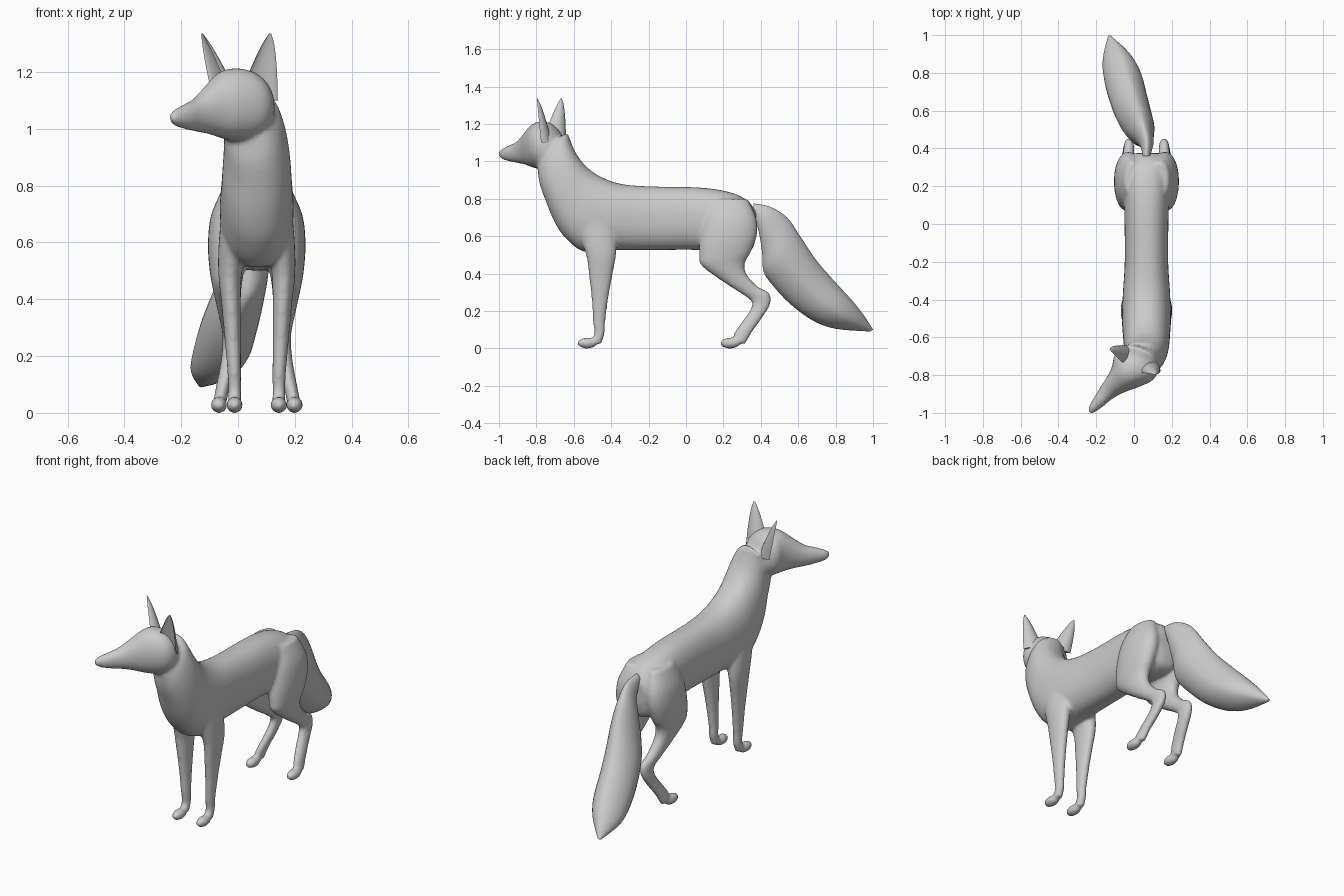
import bpy, bmesh, math
from mathutils import Vector, Matrix

if "Cube" in bpy.data.objects:
    bpy.data.objects.remove(bpy.data.objects["Cube"])

CX = 0.066          # the body's own mirror plane (the head and tail swing to one side)
grey = bpy.data.materials.new("soft grey")
grey.diffuse_color = (0.6, 0.6, 0.6, 1)
grey.use_nodes = True
grey.node_tree.nodes["Principled BSDF"].inputs["Base Color"].default_value = grey.diffuse_color


def spline(rows, steps):
    """Catmull-Rom interpolation of tuples of numbers."""
    out = []
    for i in range(len(rows) - 1):
        a, b, c, d = (rows[max(0, min(len(rows) - 1, i + k))] for k in (-1, 0, 1, 2))
        for s in range(steps):
            t = s / steps
            out.append(tuple(q + 0.5 * t * (r - p + t * (2*p - 5*q + 4*r - s4 + t * (3*(q - r) + s4 - p)))
                             for p, q, r, s4 in zip(a, b, c, d)))
    return out + [tuple(rows[-1])]


def skin(bm, rings):
    """Bridge rings of points and cap both ends."""
    loops = [[bm.verts.new(p) for p in ring] for ring in rings]
    n = len(loops[0])
    faces = [bm.faces.new((a[i], a[(i+1) % n], b[(i+1) % n], b[i]))
             for a, b in zip(loops, loops[1:]) for i in range(n)]
    faces += [bm.faces.new(loops[0]), bm.faces.new(loops[-1])]
    bmesh.ops.recalc_face_normals(bm, faces=faces)


def loft(bm, rows, power=2.0, n=32, steps=5):
    """Row: x centre, y and z of one edge, y and z of the opposite edge, half width, yaw."""
    rings = []
    for x, y1, z1, y2, z2, w, yaw in spline(rows, steps):
        mid = Vector((x, (y1 + y2) / 2, (z1 + z2) / 2))
        up = Vector((0, (y1 - y2) / 2, (z1 - z2) / 2))
        side = max(w, 0.003) * Vector((math.cos(math.radians(yaw)), -math.sin(math.radians(yaw)), 0))
        ring = []
        for i in range(n):
            c, s = math.cos(math.tau * i / n), math.sin(math.tau * i / n)
            ring.append(mid + up * math.copysign(abs(s) ** (2 / power), s)
                        + side * math.copysign(abs(c) ** (2 / power), c))
        rings.append(ring)
    skin(bm, rings)


def finish(bm, name, angle=None):
    mesh = bpy.data.meshes.new(name)
    bm.to_mesh(mesh)
    bm.free()
    mesh.materials.append(grey)
    ob = bpy.data.objects.new(name, mesh)
    bpy.context.collection.objects.link(ob)
    if angle:
        bpy.ops.object.select_all(action='DESELECT')
        ob.select_set(True)
        bpy.context.view_layer.objects.active = ob
        bpy.ops.object.shade_smooth_by_angle(angle=math.radians(angle))
    return ob


# Torso and neck, from rump to throat
body = bmesh.new()
torso = [(CX, .375, .73, .375, .60, .06, 0), (CX, .33, .79, .345, .52, .11, 0),
         (CX, .235, .835, .24, .50, .125, 0), (CX, .075, .86, .08, .525, .118, 0),
         (CX, -.19, .866, -.19, .525, .115, 0), (CX, -.35, .88, -.38, .525, .125, 0),
         (CX, -.46, .92, -.54, .515, .13, 0)]
neck = [(CX, -.53, .97, -.645, .59, .125, 0), (CX, -.58, 1.03, -.705, .68, .12, 0),
        (.062, -.61, 1.09, -.75, .79, .112, 5), (.05, -.63, 1.14, -.78, .88, .103, 10),
        (.03, -.64, 1.15, -.785, .96, .095, 20)]
loft(body, torso + neck, 2.3)

# Head, turned to one side and tapering to the nose
head = [(.04, -.66, 1.12, -.66, .97, .07, 20), (.03, -.71, 1.19, -.71, .955, .11, 25),
        (0, -.76, 1.213, -.76, .955, .122, 30), (-.045, -.805, 1.203, -.81, .965, .09, 38),
        (-.095, -.845, 1.16, -.85, .98, .062, 44), (-.145, -.893, 1.11, -.893, .99, .045, 45),
        (-.19, -.945, 1.085, -.945, 1.0, .033, 45), (-.222, -.98, 1.067, -.98, 1.012, .022, 45),
        (-.236, -.998, 1.053, -.998, 1.028, .01, 45)]
loft(body, head, 2.1)

# Legs: back edge, front edge, sideways offset, half width
hind = [(.33, .80, .14, .80, .07, .045), (.375, .70, .10, .70, .09, .07),
        (.38, .61, .075, .59, .10, .072), (.35, .52, .07, .50, .105, .062),
        (.315, .455, .085, .44, .105, .052), (.325, .395, .215, .345, .10, .04),
        (.385, .33, .30, .29, .095, .032), (.445, .295, .35, .25, .093, .028),
        (.45, .235, .345, .21, .095, .027), (.405, .16, .305, .15, .105, .026),
        (.355, .09, .262, .09, .12, .024), (.315, .02, .25, .05, .13, .024)]
fore = [(-.38, .70, -.60, .72, .07, .055), (-.37, .58, -.56, .58, .085, .05),
        (-.375, .49, -.53, .48, .094, .041), (-.395, .38, -.518, .38, .09, .034),
        (-.415, .27, -.505, .27, .085, .029), (-.432, .14, -.497, .14, .079, .024),
        (-.435, .08, -.49, .08, .078, .023), (-.455, .02, -.51, .045, .078, .024)]
paws = {.133: (.236, .056), .078: (-.528, .054)}
for side in (-1, 1):
    for leg in (hind, fore):
        loft(body, [(CX + side * o, y1, z1, y2, z2, w, 0) for y1, z1, y2, z2, o, w in leg], 2.1, 24)
    for off, (y, length) in paws.items():
        bmesh.ops.create_uvsphere(body, u_segments=24, v_segments=16, radius=1,
                                  matrix=Matrix.Translation((CX + side * off, y, .028))
                                  @ Matrix.Diagonal((.03, length, .029, 1)))

# Fuse the parts into one smooth skin
fox = finish(body, "body")
fuse = fox.modifiers.new("fuse", 'REMESH')
fuse.mode = 'VOXEL'
fuse.voxel_size = 0.009
fuse.use_smooth_shade = True
soften = fox.modifiers.new("soften", 'SMOOTH')
soften.factor = 0.5
soften.iterations = 8

# Bushy tail with a ridge along its length
tail = [(CX, .36, .775, .36, .71, .02, 0), (CX, .45, .757, .39, .62, .036, 0),
        (.045, .54, .70, .408, .50, .06, 0), (.03, .61, .60, .415, .41, .078, 0),
        (0, .69, .48, .465, .335, .093, 0), (-.03, .77, .385, .56, .235, .101, 0),
        (-.06, .88, .265, .68, .148, .10, 0), (-.09, .945, .185, .80, .105, .075, 0),
        (-.13, 1.0, .10, .985, .09, .008, 0)]
bm = bmesh.new()
loft(bm, tail, 1.75)
finish(bm, "tail", 50)

# Ears: pointed shells with a hollow front
for name, base, tip, yaw in (("left_ear", (.07, -.775, 1.10), (.113, -.797, 1.335), 0),
                             ("right_ear", (-.053, -.709, 1.10), (-.127, -.667, 1.335), 60)):
    a = math.radians(yaw)
    across = Vector((math.cos(a), -math.sin(a), 0))
    back = Vector((math.sin(a), math.cos(a), 0))
    rings = []
    for k in range(13):
        t = k / 12
        size = max(1 - t, 0.01) ** 0.65
        mid = Vector(base).lerp(Vector(tip), t)
        ring = []
        for i in range(24):
            c, s = math.cos(math.tau * i / 24), math.sin(math.tau * i / 24)
            ring.append(mid + across * (.07 * size * c) + back * (.06 * size * (s if s > 0 else -.45 * s)))
        rings.append(ring)
    bm = bmesh.new()
    skin(bm, rings)
    finish(bm, name, 50)
